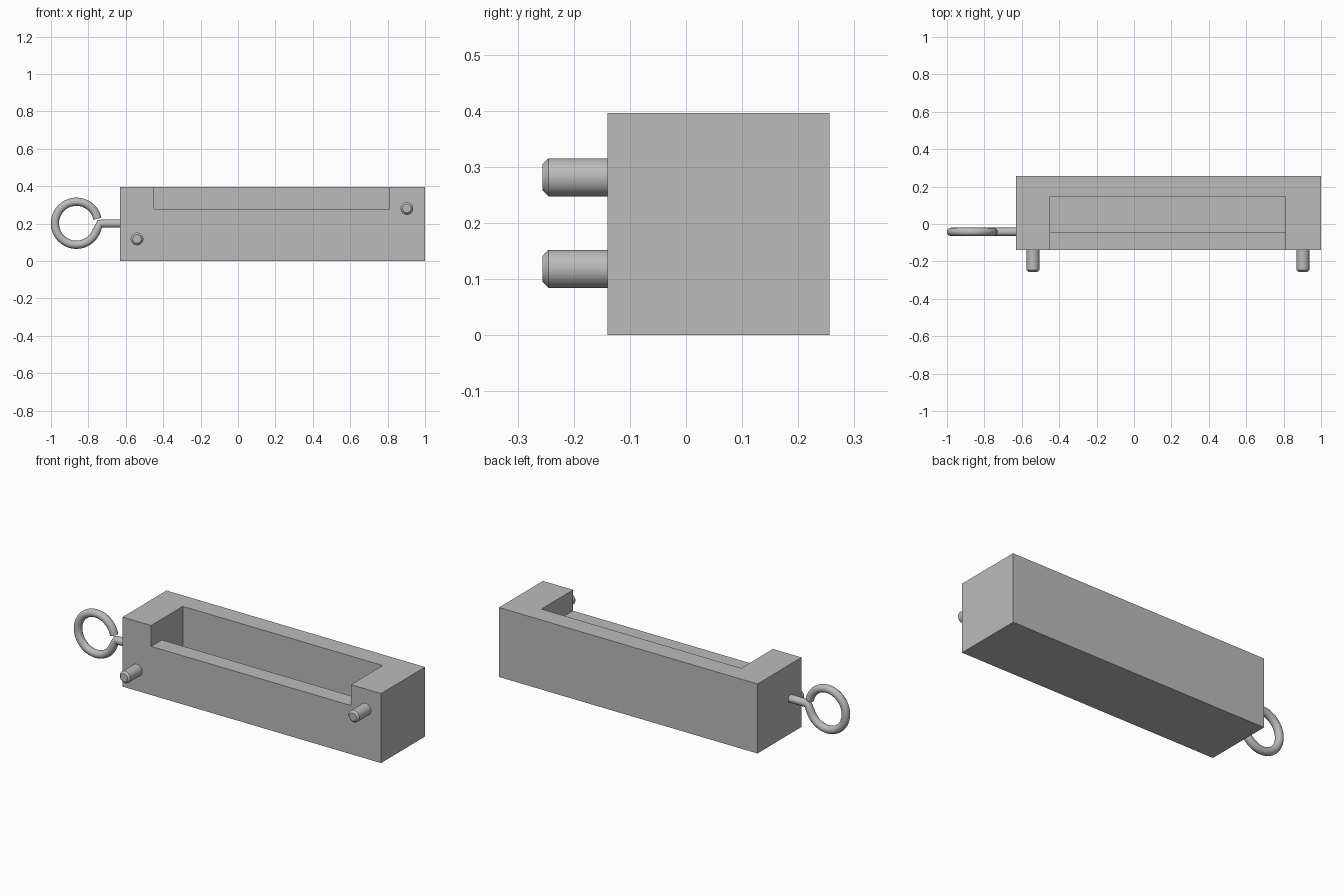
import bpy, bmesh
from math import radians, cos, sin
from mathutils import Vector, Matrix

cube = bpy.data.objects.get("Cube")
if cube:
    bpy.data.objects.remove(cube, do_unlink=True)

grey = bpy.data.materials.new("plain_grey")
grey.use_nodes = True
grey.diffuse_color = (0.5, 0.5, 0.5, 1)
grey.node_tree.nodes["Principled BSDF"].inputs["Base Color"].default_value = (0.5, 0.5, 0.5, 1)


def add_object(name, bm):
    bmesh.ops.recalc_face_normals(bm, faces=bm.faces)
    mesh = bpy.data.meshes.new(name)
    bm.to_mesh(mesh)
    bm.free()
    mesh.materials.append(grey)
    obj = bpy.data.objects.new(name, mesh)
    bpy.context.collection.objects.link(obj)
    return obj


def activate(obj):
    bpy.ops.object.select_all(action='DESELECT')
    obj.select_set(True)
    bpy.context.view_layer.objects.active = obj


def extrude_yz(name, profile, x0, x1):
    """Prism with a profile in the y-z plane, running from x0 to x1."""
    bm = bmesh.new()
    face = bm.faces.new([bm.verts.new((x0, y, z)) for y, z in profile])
    grown = bmesh.ops.extrude_face_region(bm, geom=[face])
    verts = [g for g in grown["geom"] if isinstance(g, bmesh.types.BMVert)]
    bmesh.ops.translate(bm, verts=verts, vec=(x1 - x0, 0, 0))
    return add_object(name, bm)


# Block with a trough that is open above and has a low front lip
FRONT, BACK, TOP = -0.14, 0.256, 0.396
block = extrude_yz("block", [(FRONT, 0), (BACK, 0), (BACK, TOP), (FRONT, TOP)], -0.63, 1.0)
cutter = extrude_yz("trough_cutter",
                    [(-0.3, 0.277), (-0.043, 0.277), (-0.043, 0.11),
                     (0.146, 0.11), (0.146, 0.5), (-0.3, 0.5)], -0.45, 0.81)
cutter.hide_render = True
cut = block.modifiers.new("trough", 'BOOLEAN')
cut.operation = 'DIFFERENCE'
cut.solver = 'EXACT'
cut.object = cutter
activate(block)
bpy.ops.object.modifier_apply(modifier=cut.name)
bpy.data.objects.remove(cutter, do_unlink=True)


# Chamfered locating pegs on the front
def add_peg(name, x, z, radius=0.034, tip=-0.256, chamfer=0.011):
    bm = bmesh.new()
    length = FRONT + 0.01 - tip
    bmesh.ops.create_cone(bm, cap_ends=True, segments=32,
                          radius1=radius, radius2=radius, depth=length)
    end = max(bm.faces, key=lambda f: f.calc_center_median().z)
    bmesh.ops.bevel(bm, geom=list(end.edges), offset=chamfer, segments=1, affect='EDGES')
    bm.transform(Matrix.Translation((x, tip + length / 2, z)) @ Matrix.Rotation(radians(90), 4, 'X'))
    obj = add_object(name, bm)
    activate(obj)
    bpy.ops.object.shade_smooth_by_angle(angle=radians(30))


add_peg("right_peg", -0.54, 0.118)
add_peg("left_peg", 0.903, 0.281)

# Screw eye: a straight shank that bends into an open ring
EYE_Y, RING = -0.042, 0.115
centre = Vector((-0.864, EYE_Y, 0.202))
path = [Vector((x, EYE_Y, 0.2)) for x in (-0.6, -0.7, -0.725, -0.738)]
steps = 48
for i in range(steps + 1):
    a = radians(-20 - 328 * i / steps)
    path.append(centre + RING * Vector((cos(a), 0, sin(a))))

curve = bpy.data.curves.new("ring_path", 'CURVE')
curve.dimensions = '3D'
curve.bevel_depth = 0.022
curve.bevel_resolution = 6
curve.use_fill_caps = True
spline = curve.splines.new('POLY')
spline.points.add(len(path) - 1)
for point, co in zip(spline.points, path):
    point.co = (*co, 1)
curve.materials.append(grey)
eye = bpy.data.objects.new("ring_hook", curve)
bpy.context.collection.objects.link(eye)
activate(eye)
bpy.ops.object.convert(target='MESH')
bpy.ops.object.shade_smooth_by_angle(angle=radians(40))
